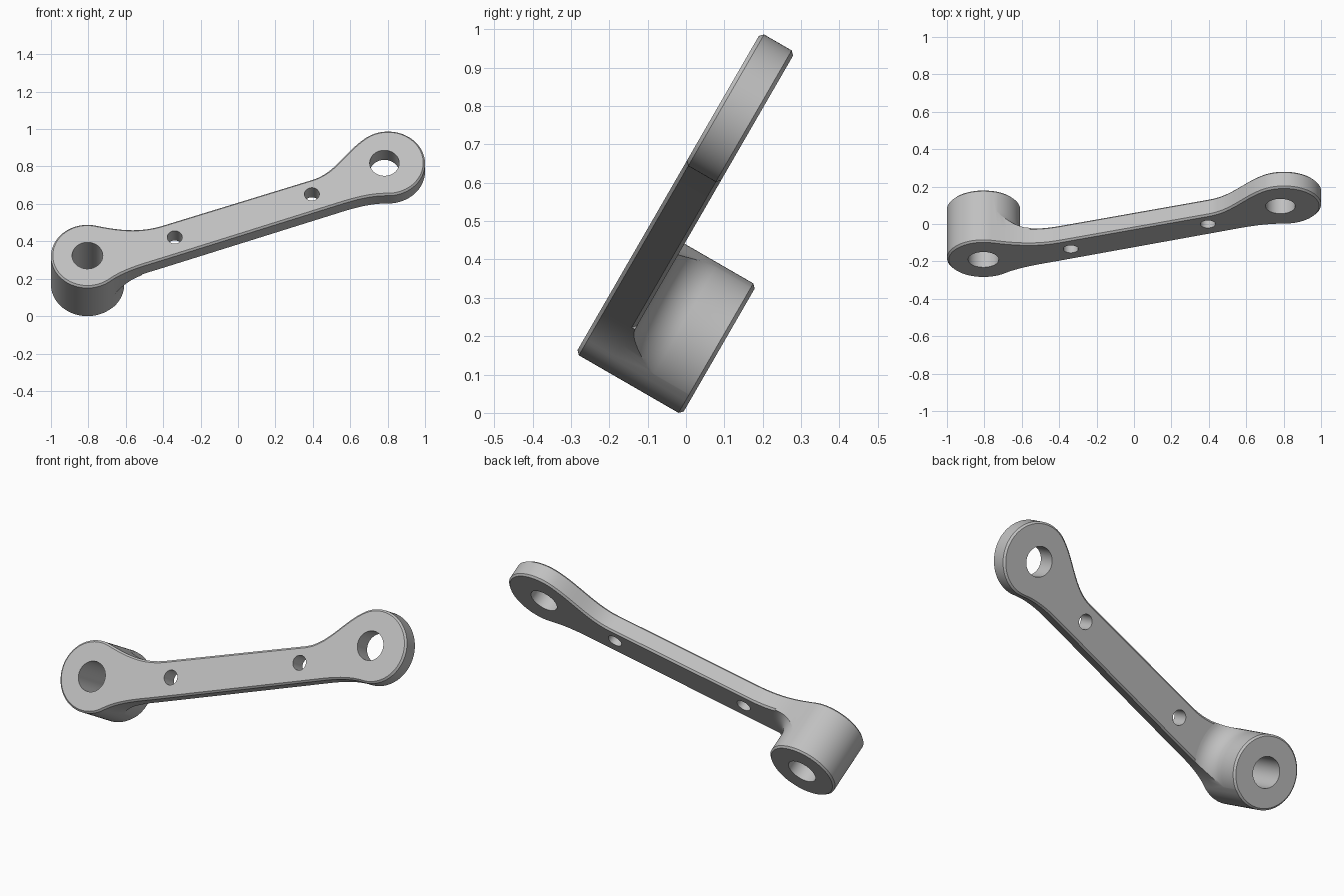
import bpy, bmesh, math
from mathutils import Vector, Matrix
from mathutils.geometry import interpolate_bezier

cube = bpy.data.objects.get("Cube")
if cube:
    bpy.data.objects.remove(cube, do_unlink=True)

THICK, DEPTH, CHAMFER = 0.103, 0.32, 0.01
LEFT, RIGHT = Vector((-0.805, 0.195)), Vector((0.802, 0.768))
R_LEFT, R_RIGHT = 0.195, 0.198
FILLET = 0.1
TILT = Matrix.Translation((0, -0.288, 0.155)) @ Matrix.Rotation(math.radians(60), 4, 'X')

grey = bpy.data.materials.new("machined grey")
grey.use_nodes = True
grey.diffuse_color = (0.53, 0.53, 0.53, 1)
grey.node_tree.nodes["Principled BSDF"].inputs["Base Color"].default_value = grey.diffuse_color


def polar(centre, radius, degrees):
    a = math.radians(degrees)
    return centre + radius * Vector((math.cos(a), math.sin(a)))


def arc(centre, radius, start, end, steps=56):
    return [polar(centre, radius, start + (end - start) * i / steps) for i in range(steps + 1)]


def blend(p, p_dir, q, q_dir, reach, steps=16):
    """Smooth transition between two points, without its end points."""
    p, q = Vector(p), Vector(q)
    pts = interpolate_bezier(p, p + Vector(p_dir).normalized() * reach,
                             q - Vector(q_dir).normalized() * reach, q, steps)
    return [Vector(v[:2]) for v in pts]


def outline():
    """Clockwise outline of the arm: two round ends joined by an offset bar."""
    along = Vector((0.942, 0.336))
    left, right = arc(LEFT, R_LEFT, -50, -285), arc(RIGHT, R_RIGHT, 130, -92)

    def heading(pts, i):
        return pts[i] - pts[i - 1]
    top_left = blend(left[-1], heading(left, -1), (-0.40, 0.385), along, 0.13)
    top_right = blend((0.40, 0.668), along, right[0], heading(right, 1), 0.125)
    low_right = blend(right[-1], heading(right, -1), (0.56, 0.52), -along, 0.08)
    low_left = blend((-0.40, 0.173), -along, left[0], heading(left, 1), 0.1)
    return left + top_left[1:] + top_right[:-1] + right + low_right[1:] + low_left[:-1]


def inset(pts, amount):
    out = []
    for i, p in enumerate(pts):
        t = (pts[(i + 1) % len(pts)] - pts[i - 1]).normalized()
        out.append(p + amount * Vector((t.y, -t.x)))
    return out


def finish_mesh(name, bm):
    bmesh.ops.recalc_face_normals(bm, faces=bm.faces)
    mesh = bpy.data.meshes.new(name)
    bm.to_mesh(mesh)
    bm.free()
    mesh.materials.append(grey)
    obj = bpy.data.objects.new(name, mesh)
    bpy.context.collection.objects.link(obj)
    return obj


def loft(name, layers):
    """Solid from (points, depth) layers, capped at both ends."""
    bm = bmesh.new()
    rings = [[bm.verts.new((p.x, p.y, -w)) for p in pts] for pts, w in layers]
    n = len(rings[0])
    for a, b in zip(rings, rings[1:]):
        for i in range(n):
            bm.faces.new((a[i], a[(i + 1) % n], b[(i + 1) % n], b[i]))
    bm.faces.new(rings[0])
    bm.faces.new(rings[-1])
    return finish_mesh(name, bm)


def ring_cutter(name, profile, centre, segments=96):
    """Closed (radius, depth) profile turned about the boss axis."""
    bm = bmesh.new()
    rings = []
    for s in range(segments):
        rings.append([bm.verts.new((*polar(centre, r, 360 * s / segments), -w)) for r, w in profile])
    n = len(profile)
    for s in range(segments):
        a, b = rings[s], rings[(s + 1) % segments]
        for i in range(n):
            bm.faces.new((a[i], a[(i + 1) % n], b[(i + 1) % n], b[i]))
    return finish_mesh(name, bm)


def cut(obj, cutter):
    cutter.hide_render = True
    mod = obj.modifiers.new("cut", 'BOOLEAN')
    mod.operation, mod.solver, mod.object = 'DIFFERENCE', 'EXACT', cutter
    bpy.context.view_layer.objects.active = obj
    bpy.ops.object.modifier_apply(modifier=mod.name)
    bpy.data.objects.remove(cutter, do_unlink=True)


def drill(obj, centre, radius):
    circle = arc(Vector(centre), radius, 0, -360, 48)[:-1]
    cut(obj, loft("drill", [(circle, -0.1), (circle, DEPTH + 0.1)]))


# Flat arm with chamfered rims
shape = outline()
small = inset(shape, CHAMFER)
arm = loft("arm_plate", [(small, 0), (shape, CHAMFER), (shape, THICK - CHAMFER), (small, THICK)])

# Deep boss behind the left end, flaring into the back of the arm
boss = loft("left_boss", [(shape, THICK - CHAMFER), (shape, DEPTH - CHAMFER), (small, DEPTH)])
core = R_LEFT + 0.0015
flare = [(core + FILLET * (1 - math.cos(a)), THICK + FILLET * (1 - math.sin(a)))
         for a in (math.pi / 2 * (1 - i / 12) for i in range(13))]
profile = [(2, 0), (core + FILLET, 0)] + flare + [
    (core, DEPTH - CHAMFER), (core - CHAMFER, DEPTH), (core - CHAMFER, DEPTH + 0.1), (2, DEPTH + 0.1)]
cut(boss, ring_cutter("flare_cutter", profile, LEFT))

# Bores and bolt holes
drill(boss, LEFT, 0.082)
for centre, radius in ((LEFT, 0.082), ((0.783, 0.766), 0.079),
                       ((-0.338, 0.308), 0.04), ((0.395, 0.574), 0.04)):
    drill(arm, centre, radius)

# Lean the finished parts back and smooth the curved walls
bpy.ops.object.select_all(action='DESELECT')
for part in (arm, boss):
    part.data.transform(TILT)
    part.select_set(True)
bpy.context.view_layer.objects.active = arm
bpy.ops.object.shade_smooth_by_angle(angle=math.radians(30))
